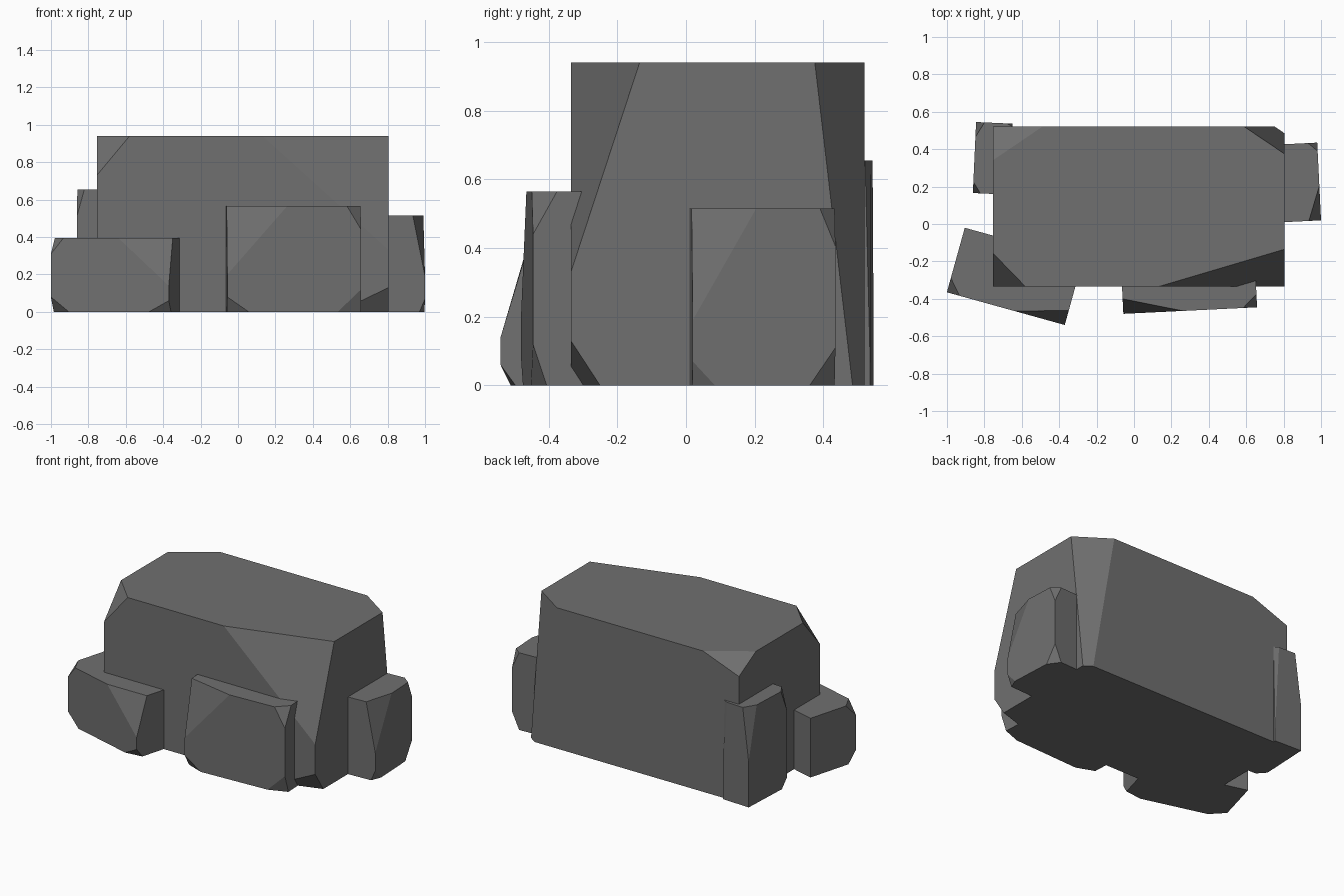
import bpy, bmesh, math
from mathutils import Vector, Matrix

if "Cube" in bpy.data.objects:
    bpy.data.objects.remove(bpy.data.objects["Cube"])

stone = bpy.data.materials.new("dark_grey_stone")
stone.diffuse_color = (0.16, 0.16, 0.16, 1.0)
stone.use_nodes = True
stone.node_tree.nodes["Principled BSDF"].inputs["Base Color"].default_value = stone.diffuse_color


def rock(name, centre, half, height, angle, cuts):
    """Box standing on the ground; each cut slices off one corner.
    A cut is (side x, side y, side z, length along x, along y, along z)."""
    bm = bmesh.new()
    bmesh.ops.create_cube(bm, size=1.0)
    for v in bm.verts:
        v.co = Vector((v.co.x * 2 * half[0], v.co.y * 2 * half[1],
                       (v.co.z + 0.5) * height))
    for sx, sy, sz, dx, dy, dz in cuts:
        corner = Vector((sx * half[0], sy * half[1], height if sz > 0 else 0))
        bmesh.ops.bisect_plane(
            bm, geom=bm.verts[:] + bm.edges[:] + bm.faces[:], dist=1e-5,
            plane_co=corner - Vector((sx * dx, 0, 0)),
            plane_no=Vector((sx / dx, sy / dy, sz / dz)).normalized(),
            clear_outer=True)
        bmesh.ops.holes_fill(bm, edges=bm.edges[:], sides=0)
    bmesh.ops.recalc_face_normals(bm, faces=bm.faces[:])
    bm.transform(Matrix.Translation((centre[0], centre[1], 0))
                 @ Matrix.Rotation(math.radians(angle), 4, 'Z'))
    mesh = bpy.data.meshes.new(name)
    bm.to_mesh(mesh)
    bm.free()
    mesh.materials.append(stone)
    bpy.context.collection.objects.link(bpy.data.objects.new(name, mesh))


# large central block
rock("main_rock", (0.025, 0.0925), (0.78, 0.4275), 0.94, 0, [
    (-1, -1, 1, 0.175, 0.18, 0.21),
    (1, -1, 1, 0.675, 0.20, 0.61),
    (1, -1, -1, 0.27, 0.085, 0.13),
    (1, 1, 1, 0.215, 0.145, 1.24),
    (-1, 1, 1, 0.265, 0.18, 0.10)])

# low turned rock at the front left
rock("front_left_rock", (-0.6375, -0.28), (0.327, 0.179), 0.395, -15.5, [
    (1, -1, 1, 0.28, 0.08, 0.255),
    (1, -1, -1, 0.11, 0.045, 0.06),
    (-1, -1, 1, 0.07, 0.08, 0.085),
    (-1, -1, -1, 0.10, 0.06, 0.08)])

# rock leaning on the front
rock("front_rock", (0.292, -0.288), (0.358, 0.175), 0.565, 2.8, [
    (-1, -1, 1, 0.32, 0.08, 0.365),
    (1, -1, 1, 0.075, 0.07, 0.125),
    (1, -1, -1, 0.125, 0.04, 0.12),
    (-1, -1, -1, 0.115, 0.05, 0.08)])

# rock on the right end
rock("right_rock", (0.82, 0.219), (0.17, 0.208), 0.515, 2.8, [
    (1, -1, 1, 0.065, 0.185, 0.325),
    (1, 1, 1, 0.05, 0.045, 0.11),
    (1, -1, -1, 0.03, 0.065, 0.07),
    (1, 1, -1, 0.05, 0.075, 0.11)])

# rock at the back left corner
rock("back_left_rock", (-0.755, 0.351), (0.098, 0.19), 0.655, -2.6, [
    (-1, 1, 1, 0.045, 0.08, 0.35),
    (-1, -1, 1, 0.04, 0.06, 0.145),
    (-1, -1, -1, 0.05, 0.05, 0.06),
    (1, 1, 1, 0.03, 0.015, 0.60)])
